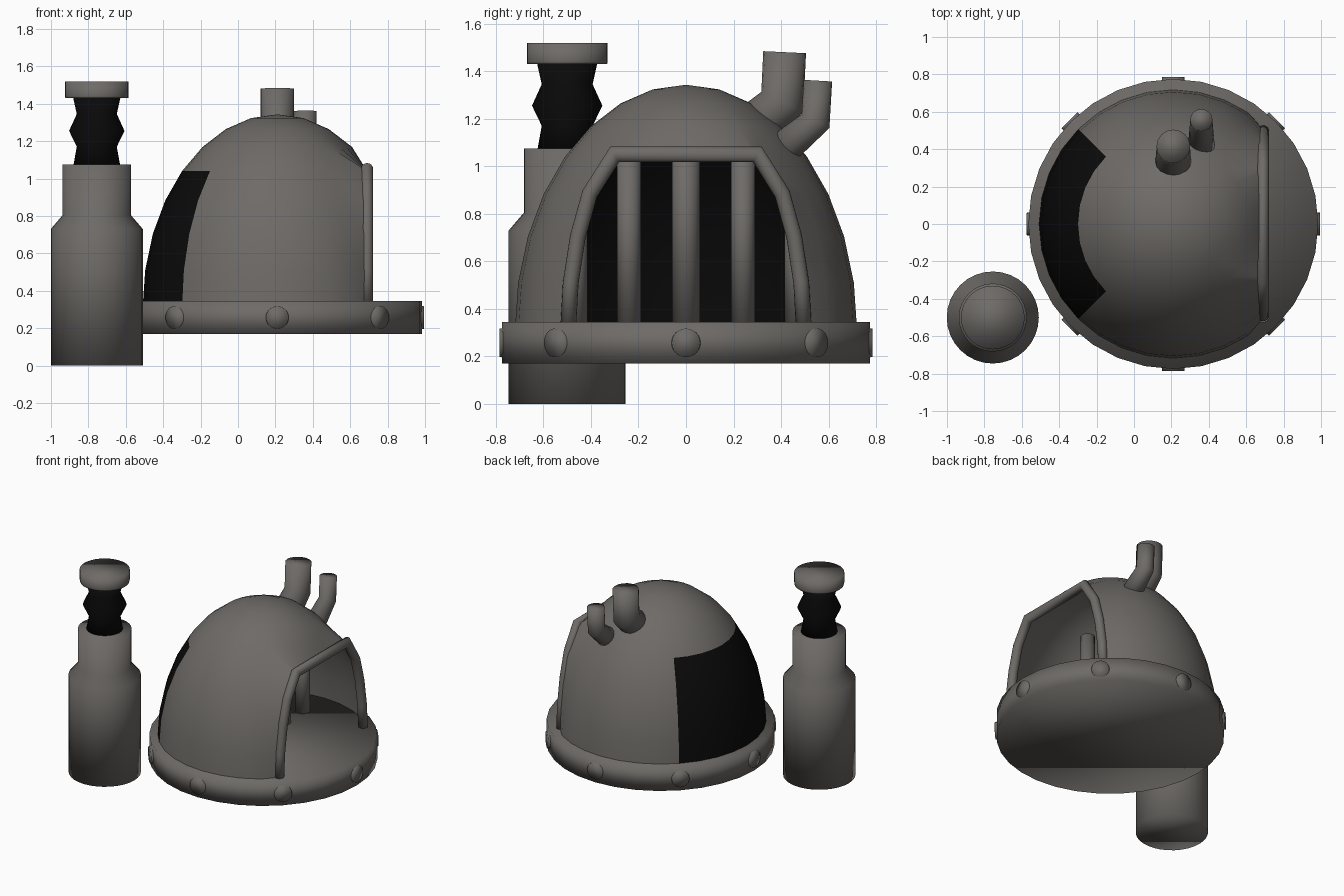
import bpy, bmesh
from math import pi, sin, cos, atan2, radians
from mathutils import Vector, Matrix

cube = bpy.data.objects.get("Cube")
if cube:
    bpy.data.objects.remove(cube, do_unlink=True)


def material(name, rgb):
    mat = bpy.data.materials.new(name)
    mat.use_nodes = True
    mat.diffuse_color = (*rgb, 1)
    mat.node_tree.nodes["Principled BSDF"].inputs["Base Color"].default_value = (*rgb, 1)
    return mat


GREY = material("warm grey", (0.155, 0.145, 0.135))
BLACK = material("black", (0.003, 0.003, 0.003))
CX = 0.21       # dome axis
FLOOR = 0.345   # top of the base disc


def finish(name, bm, *mats):
    bmesh.ops.recalc_face_normals(bm, faces=bm.faces)
    for f in bm.faces:
        f.smooth = True
    mesh = bpy.data.meshes.new(name)
    bm.to_mesh(mesh)
    bm.free()
    for m in mats:
        mesh.materials.append(m)
    obj = bpy.data.objects.new(name, mesh)
    bpy.context.collection.objects.link(obj)
    return obj


def loft(name, rings, mat):
    """Skin a list of vertex rings and cap both ends."""
    bm = bmesh.new()
    loops = [[bm.verts.new(p) for p in ring] for ring in rings]
    n = len(loops[0])
    for a, b in zip(loops, loops[1:]):
        for i in range(n):
            j = (i + 1) % n
            bm.faces.new((a[i], a[j], b[j], b[i]))
    bm.faces.new(loops[0][::-1])
    bm.faces.new(loops[-1])
    return finish(name, bm, mat)


def lathe(name, x, y, profile, mat, sides=32):
    rings = [[(x + r * cos(2 * pi * i / sides), y + r * sin(2 * pi * i / sides), z)
              for i in range(sides)] for r, z in profile]
    return loft(name, rings, mat)


def tube(name, x, path, radii, mat, sides=16):
    """Mitred round tube along a (y, z) path at constant x."""
    pts = [Vector((x, y, z)) for y, z in path]
    side = Vector((1, 0, 0))
    rings = []
    for k, p in enumerate(pts):
        back = (p - pts[k - 1]).normalized() if k else None
        ahead = (pts[k + 1] - p).normalized() if k + 1 < len(pts) else None
        back, ahead = back or ahead, ahead or back
        tangent = (back + ahead).normalized()
        normal = tangent.cross(side) / tangent.dot(ahead)
        rings.append([p + radii[k] * (side * cos(2 * pi * i / sides) + normal * sin(2 * pi * i / sides))
                      for i in range(sides)])
    return loft(name, rings, mat)


# Base disc with round studs on its rim
lathe("base_disc", CX, 0, [(0.775, 0.17), (0.775, FLOOR)], GREY)
for k in range(8):
    bm = bmesh.new()
    turn = Matrix.Rotation(k * pi / 4, 4, "Z")
    place = Matrix.Translation((CX, 0, 0.257)) @ turn @ Matrix.Translation((0.755, 0, 0))
    bmesh.ops.create_cone(bm, cap_ends=True, segments=24, radius1=0.065, radius2=0.06, depth=0.06,
                          matrix=place @ Matrix.Rotation(pi / 2, 4, "Y"))
    finish(f"rim_stud_{k + 1}", bm, GREY)

# Dome shell: black panel on one side, doorway on the other
R, H, Z0 = 0.72, 1.034, 0.309
bm = bmesh.new()
bmesh.ops.create_uvsphere(bm, u_segments=32, v_segments=16, radius=1)
bmesh.ops.delete(bm, geom=[v for v in bm.verts if v.co.z < -0.01], context="VERTS")
door = []
for f in bm.faces:
    c = f.calc_center_median()
    low = c.z < sin(radians(45))
    if low and abs(atan2(c.y, -c.x)) < pi / 4:
        f.material_index = 1
    if low and abs(atan2(c.y, c.x)) < pi / 4:
        door.append(f)
rim = {v for f in door for v in f.verts if any(g not in door for g in v.link_faces)}
for v in bm.verts:
    v.co = Vector((v.co.x * R + CX, v.co.y * R, v.co.z * H + Z0))
for v in rim:   # flatten the doorway edge
    v.co.x = 0.69
    if v.co.z > 1:
        v.co.y = max(-0.31, min(0.31, v.co.y))
bmesh.ops.delete(bm, geom=door, context="FACES")
finish("dome_shell", bm, GREY, BLACK)

# Doorway frame
half = [(0.495, 0.33), (0.485, 0.51), (0.455, 0.705), (0.405, 0.885), (0.30, 1.05)]
path = [(-y, z) for y, z in half] + half[::-1]
tube("doorway_frame", 0.69, path, [0.033] * len(path), GREY)

# Upright bars across the middle of the dome
for k, (y, r, top) in enumerate([(-0.465, 0.05, 0.85), (-0.24, 0.05, 1.06), (0, 0.058, 1.2),
                                 (0.24, 0.05, 1.06), (0.465, 0.05, 0.85)]):
    lathe(f"inner_bar_{k + 1}", CX, y, [(r, 0.3), (r, top)], GREY, 16)

# Bent chimneys
tube("large_chimney", CX, [(0.22, 1.11), (0.405, 1.27), (0.415, 1.48)], [0.105, 0.09, 0.09], GREY)
tube("small_chimney", 0.36, [(0.38, 1.05), (0.545, 1.19), (0.555, 1.36)], [0.075, 0.06, 0.06], GREY)

# Separate canister with bellows and cap
TX, TY = -0.755, -0.5
lathe("canister_body", TX, TY, [(0.246, 0), (0.246, 0.73), (0.182, 0.805), (0.182, 1.075)], GREY)
lathe("canister_bellows", TX, TY, [(0.125, 1.07), (0.107, 1.17), (0.148, 1.255), (0.107, 1.345), (0.127, 1.435)], BLACK)
lathe("canister_cap", TX, TY, [(0.168, 1.43), (0.17, 1.44), (0.17, 1.518)], GREY)
